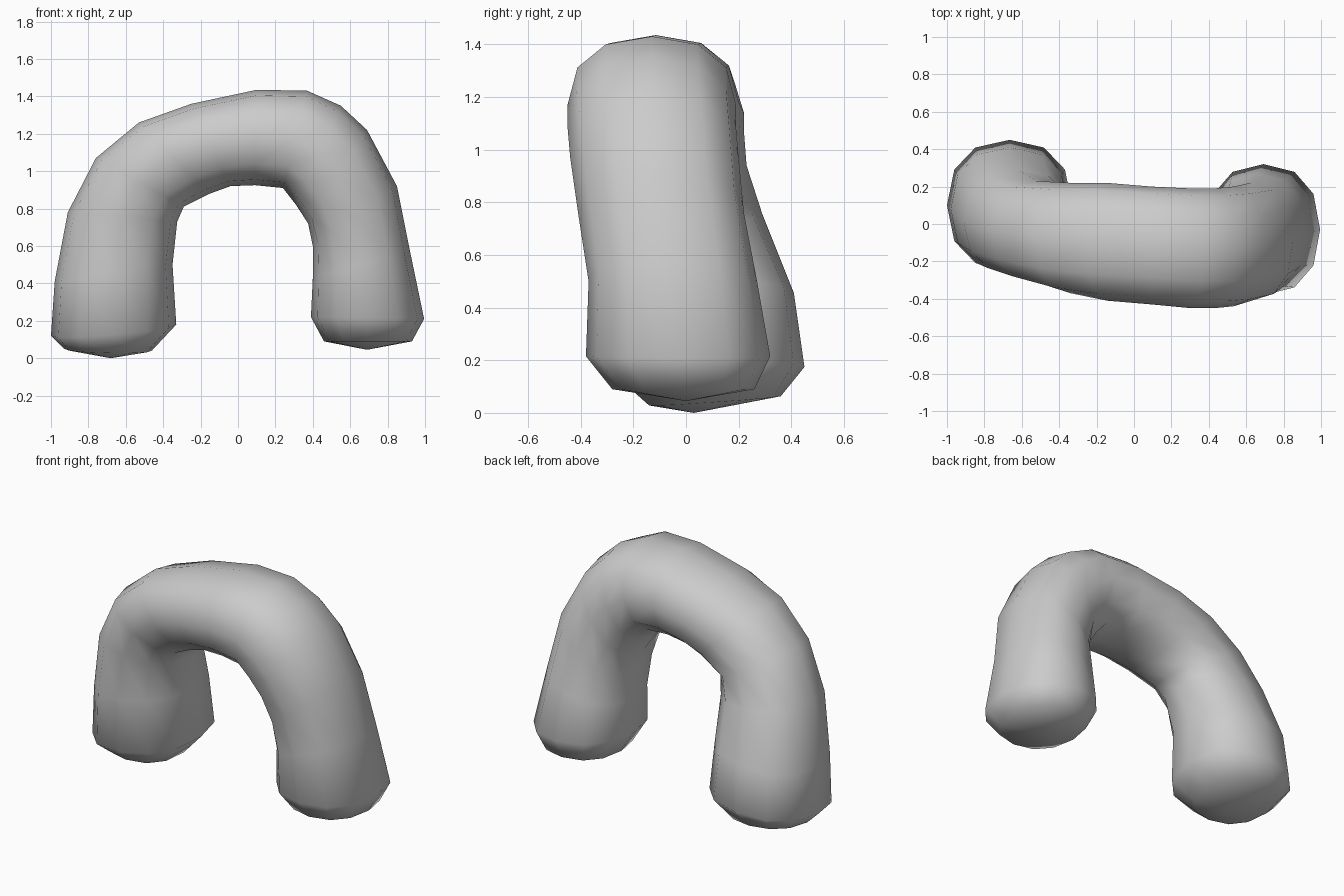
import bpy, bmesh
from math import cos, sin, pi, copysign

if "Cube" in bpy.data.objects:
    bpy.data.objects.remove(bpy.data.objects["Cube"])

SIDES = 12
# Stations along the arch: outer x, outer z, inner x, inner z, front y, back y
STATIONS = [
    (-0.93, 0.05, -0.46, 0.04, -0.14, 0.36),
    (-1.00, 0.12, -0.33, 0.18, -0.25, 0.45),
    (-0.98, 0.41, -0.35, 0.50, -0.25, 0.41),
    (-0.91, 0.78, -0.325, 0.73, -0.27, 0.29),
    (-0.76, 1.07, -0.29, 0.81, -0.31, 0.23),
    (-0.53, 1.26, -0.15, 0.88, -0.37, 0.22),
    (-0.25, 1.36, -0.04, 0.92, -0.41, 0.22),
    (0.10, 1.435, 0.09, 0.925, -0.43, 0.20),
    (0.37, 1.43, 0.24, 0.91, -0.45, 0.19),
    (0.55, 1.35, 0.31, 0.82, -0.45, 0.19),
    (0.69, 1.22, 0.375, 0.72, -0.44, 0.20),
    (0.85, 0.92, 0.40, 0.60, -0.41, 0.22),
    (0.92, 0.57, 0.40, 0.43, -0.37, 0.27),
    (0.995, 0.21, 0.39, 0.22, -0.38, 0.32),
    (0.93, 0.09, 0.46, 0.09, -0.28, 0.26),
]


def rounded(v, power=0.87):
    return copysign(abs(v) ** power, v)


def ring(bm, ox, oz, ix, iz, yf, yb):
    verts = []
    for k in range(SIDES):
        a = 2 * pi * k / SIDES
        c, s = rounded(cos(a)), rounded(sin(a))
        verts.append(bm.verts.new((
            (ox + ix) / 2 + (ox - ix) / 2 * c,
            (yf + yb) / 2 + (yb - yf) / 2 * s,
            (oz + iz) / 2 + (oz - iz) / 2 * c)))
    return verts


# Bent tube body
bm = bmesh.new()
rings = [ring(bm, *s) for s in STATIONS]

# The left foot slopes up toward the back
for r in rings[:2]:
    for v in r:
        v.co.z += 0.07 * (v.co.y - 0.1)

for r0, r1 in zip(rings, rings[1:]):
    for k in range(SIDES):
        n = (k + 1) % SIDES
        bm.faces.new((r0[k], r0[n], r1[n], r1[k]))

# Gently domed feet
for r, tip in ((rings[0], (-0.68, 0.03, 0.0)), (rings[-1], (0.69, 0.0, 0.045))):
    centre = bm.verts.new(tip)
    for k in range(SIDES):
        bm.faces.new((r[k], r[(k + 1) % SIDES], centre))

bmesh.ops.recalc_face_normals(bm, faces=bm.faces[:])
for f in bm.faces:
    f.smooth = True
mesh = bpy.data.meshes.new("curved_arch")
bm.to_mesh(mesh)
bm.free()
arch = bpy.data.objects.new("curved_arch", mesh)
bpy.context.collection.objects.link(arch)
